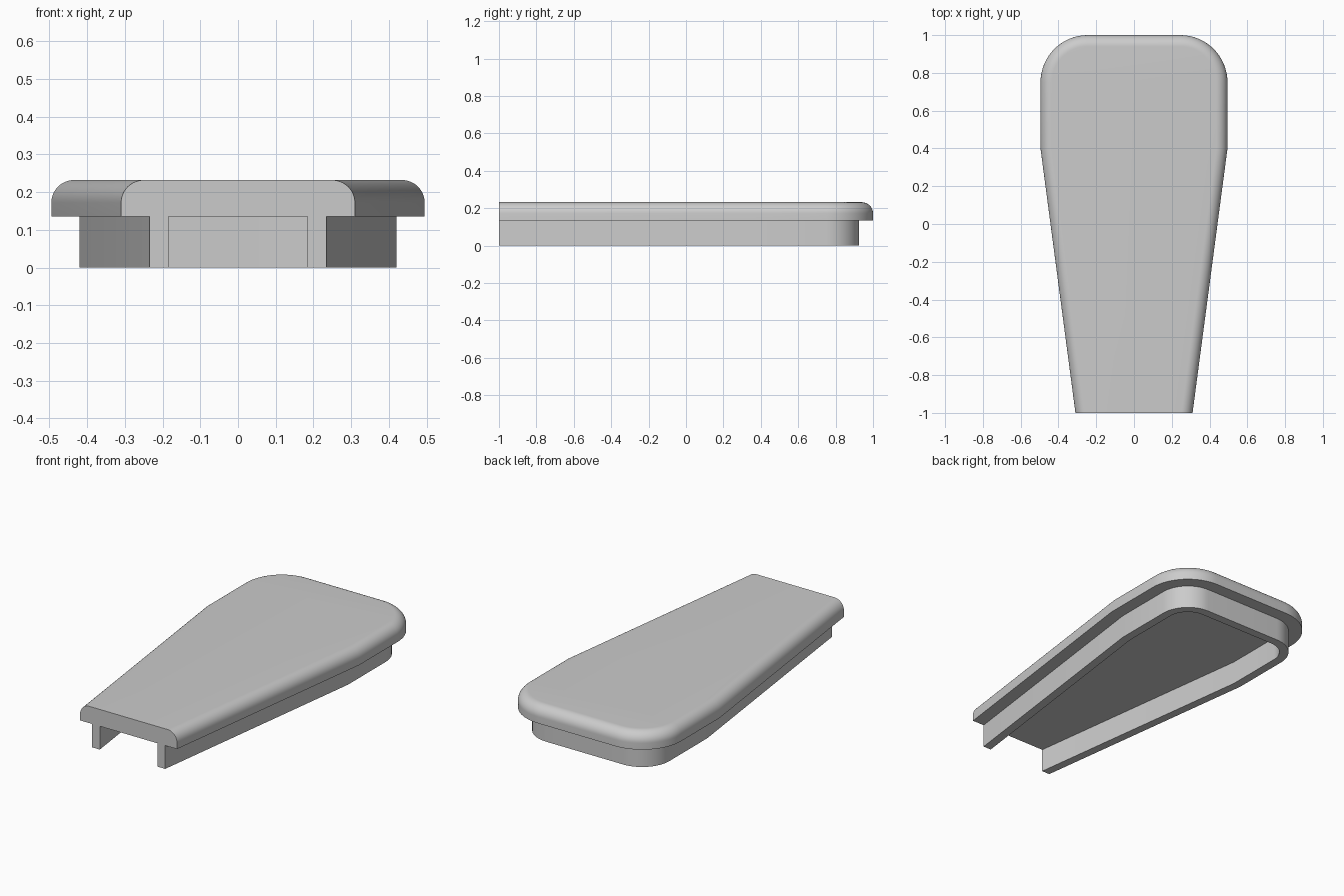
import bpy, bmesh
from math import sin, cos, pi

cube = bpy.data.objects.get("Cube")
if cube:
    bpy.data.objects.remove(cube)

FRONT_W, WIDE_W, KINK_Y, CORNER = 0.31, 0.495, 0.40, 0.25
TOP, LEDGE, ROUND = 0.232, 0.135, 0.06
WALL_OUT, WALL_IN = 0.075, 0.125


def outline(d):
    """Open path around the tapered lid, moved inward by d."""
    right = [(FRONT_W - 1.009 * d, -1), (WIDE_W - d, KINK_Y + 0.066 * d)]
    cx, cy, r = WIDE_W - CORNER, 1 - CORNER, CORNER - d
    for i in range(17):
        a = pi / 2 * i / 16
        right.append((cx + r * cos(a), cy + r * sin(a)))
    return right + [(-x, y) for x, y in reversed(right)]


# Cross-section as (inset, height): ceiling, hanging wall, overhang, rounded rim
section = [(WALL_IN, LEDGE), (WALL_IN, 0), (WALL_OUT, 0), (WALL_OUT, LEDGE), (0, LEDGE)]
for i in range(13):
    a = pi / 2 * i / 12
    section.append((ROUND * (1 - cos(a)), TOP - ROUND + ROUND * sin(a)))

bm = bmesh.new()
rings = [[bm.verts.new((x, y, z)) for x, y in outline(d)] for d, z in section]
for low, high in zip(rings, rings[1:]):
    for i in range(len(low) - 1):
        bm.faces.new((low[i], low[i + 1], high[i + 1], high[i]))

# Ceiling, top and the cut-off front end
bm.faces.new(rings[0])
bm.faces.new(rings[-1])
bm.faces.new([r[0] for r in rings] + [r[-1] for r in reversed(rings)])
bmesh.ops.recalc_face_normals(bm, faces=bm.faces)

mesh = bpy.data.meshes.new("tapered_lid")
bm.to_mesh(mesh)
bm.free()
lid = bpy.data.objects.new("tapered_lid", mesh)
bpy.context.collection.objects.link(lid)

# Plain grey
grey = bpy.data.materials.new("grey")
grey.use_nodes = True
colour = (0.6, 0.6, 0.6, 1)
grey.diffuse_color = colour
grey.node_tree.nodes["Principled BSDF"].inputs["Base Color"].default_value = colour
mesh.materials.append(grey)

# Smooth curves, sharp corners
bpy.ops.object.select_all(action="DESELECT")
lid.select_set(True)
bpy.context.view_layer.objects.active = lid
bpy.ops.object.shade_smooth_by_angle(angle=pi / 6)
